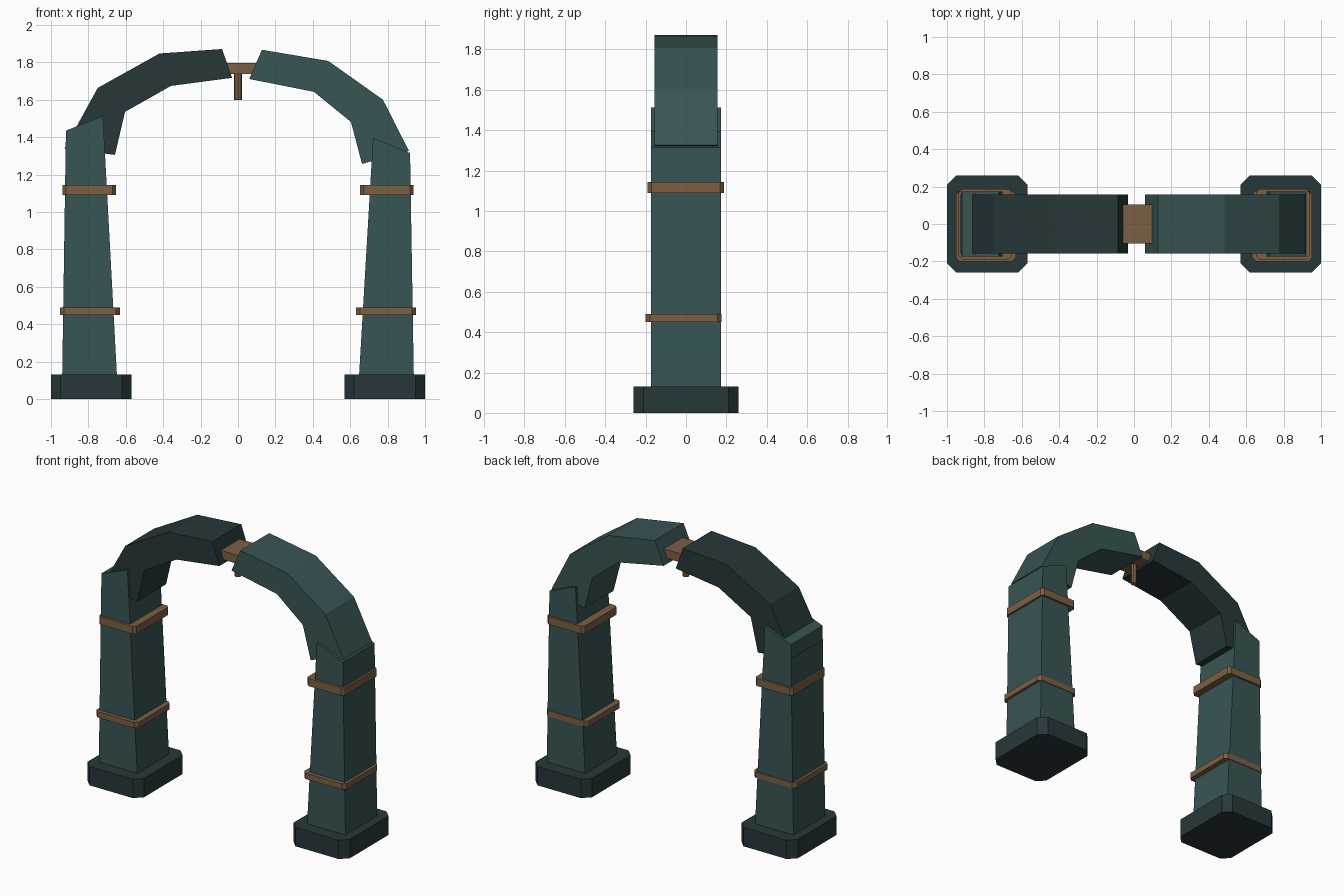
import bpy
import bmesh

if "Cube" in bpy.data.objects:
    bpy.data.objects.remove(bpy.data.objects["Cube"])


def material(name, rgb):
    m = bpy.data.materials.new(name)
    m.diffuse_color = (*rgb, 1)
    m.use_nodes = True
    m.node_tree.nodes["Principled BSDF"].inputs["Base Color"].default_value = m.diffuse_color
    return m


TEAL = material("teal_stone", (0.040, 0.090, 0.090))
DARK = material("dark_stone", (0.020, 0.039, 0.042))
BRONZE = material("bronze", (0.20, 0.115, 0.057))


def finish(name, bm, mat):
    bmesh.ops.recalc_face_normals(bm, faces=bm.faces[:])
    mesh = bpy.data.meshes.new(name)
    bm.to_mesh(mesh)
    bm.free()
    mesh.materials.append(mat)
    obj = bpy.data.objects.new(name, mesh)
    bpy.context.collection.objects.link(obj)
    return obj


def strip(name, outer, inner, half_depth, mat):
    """Solid of quad segments between an outer and inner xz path."""
    bm = bmesh.new()
    rings = []
    for (ox, oz), (ix, iz) in zip(outer, inner):
        rings.append([bm.verts.new(p) for p in (
            (ox, -half_depth, oz), (ix, -half_depth, iz),
            (ix, half_depth, iz), (ox, half_depth, oz))])
    for a, b in zip(rings, rings[1:]):
        for i in range(4):
            j = (i + 1) % 4
            bm.faces.new((a[i], a[j], b[j], b[i]))
    bm.faces.new(rings[0])
    bm.faces.new(rings[-1])
    return finish(name, bm, mat)


def slab(name, x, y, z, cut, mat):
    """Upright block with its four vertical corners cut off."""
    (x0, x1), (y0, y1), (z0, z1) = sorted(x), y, z
    outline = [(x0 + cut, y0), (x1 - cut, y0), (x1, y0 + cut), (x1, y1 - cut),
               (x1 - cut, y1), (x0 + cut, y1), (x0, y1 - cut), (x0, y0 + cut)]
    bm = bmesh.new()
    face = bm.faces.new([bm.verts.new((px, py, z0)) for px, py in outline])
    new = bmesh.ops.extrude_face_region(bm, geom=[face], use_keep_orig=True)["geom"]
    bmesh.ops.translate(bm, vec=(0, 0, z1 - z0),
                        verts=[v for v in new if isinstance(v, bmesh.types.BMVert)])
    return finish(name, bm, mat)


# Pillars with plinths and bands; the two sides break off at different heights
for side, s, z_out, z_in in (("left", -1, 1.435, 1.513), ("right", 1, 1.315, 1.396)):
    slab(side + "_plinth", (s * 0.57, s * 1.0), (-0.26, 0.26), (0, 0.13), 0.05, DARK)
    strip(side + "_pillar", [(s * 0.94, 0.12), (s * 0.92, z_out)],
          [(s * 0.647, 0.12), (s * 0.722, z_in)], 0.173, TEAL)
    slab(side + "_lower_band", (s * 0.63, s * 0.953), (-0.2, 0.177),
         (0.45, 0.49), 0.022, BRONZE)
    slab(side + "_upper_band", (s * 0.652, s * 0.937), (-0.19, 0.187),
         (1.09, 1.143), 0.018, BRONZE)

# Arch halves
strip("left_arch",
      [(-0.927, 1.34), (-0.75, 1.663), (-0.42, 1.847), (-0.085, 1.871)],
      [(-0.658, 1.305), (-0.604, 1.535), (-0.358, 1.674), (-0.032, 1.717)],
      0.157, DARK)
strip("right_arch",
      [(0.914, 1.326), (0.775, 1.6), (0.483, 1.807), (0.128, 1.867)],
      [(0.663, 1.257), (0.604, 1.481), (0.406, 1.642), (0.06, 1.711)],
      0.157, TEAL)

# Joining block and hanging pin
strip("joining_block", [(-0.1, 1.797), (0.14, 1.797)],
      [(-0.1, 1.738), (0.14, 1.738)], 0.103, BRONZE)
bpy.ops.mesh.primitive_cylinder_add(vertices=8, radius=0.021, depth=0.15,
                                    location=(0, 0, 1.673))
pin = bpy.context.object
pin.name = "hanging_pin"
pin.data.materials.append(BRONZE)
